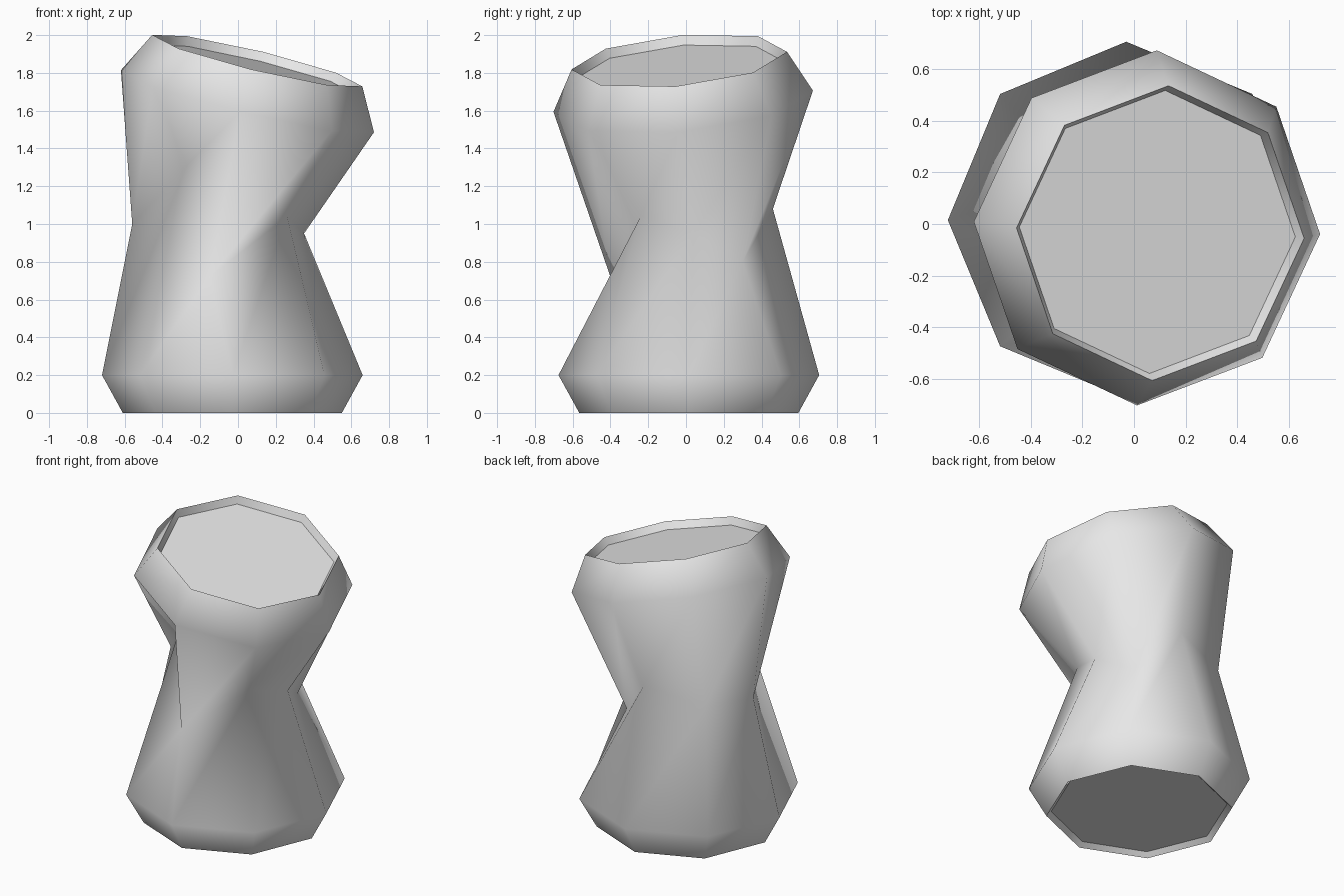
import bpy, bmesh
from math import sin, cos, radians
from mathutils import Vector

cube = bpy.data.objects.get("Cube")
if cube:
    bpy.data.objects.remove(cube, do_unlink=True)

SIDES = 8

stone = bpy.data.materials.new("plain_grey")
stone.use_nodes = True
grey = (0.8, 0.8, 0.8, 1)
stone.diffuse_color = grey
stone.node_tree.nodes["Principled BSDF"].inputs["Base Color"].default_value = grey


def ring(center, normal, radius, turn):
    """Octagon in the plane through center, counted from +x towards +y."""
    u = Vector((normal.z, 0, -normal.x)).normalized()
    v = normal.cross(u)
    angles = [radians(turn + 360 * k / SIDES) for k in range(SIDES)]
    return [center + radius * (cos(a) * u + sin(a) * v) for a in angles]


def cup(center, normal, turn, depth, recess, rim):
    """Widest ring, rim and recessed end panel, from the waist outwards."""
    return [ring(center, normal, 0.69, turn),
            ring(center + normal * depth, normal, rim, turn),
            ring(center + normal * (depth - recess), normal, 0.55, turn)]


# Standing cup below, tilted cup above
lower = cup(Vector((-0.03, 0.015, 0.2)), Vector((0, 0, 1)), 0, -0.2, -0.03, 0.58)
tilt = Vector((0.234, -0.092, 0.968)).normalized()
upper = cup(Vector((0.05, -0.015, 1.65)), tilt, -2, 0.222, 0.05, 0.573)

# Crumpled waist, one corner per side, starting at the model's left
waist = [Vector(p) for p in (
    (0.35, 0.04, 0.95), (0.24, 0.30, 0.80), (0.0, 0.46, 1.08), (-0.39, 0.35, 1.0),
    (-0.56, 0.07, 1.0), (-0.27, -0.25, 1.31), (-0.15, -0.40, 0.72), (0.26, -0.24, 1.04))]

# Skin all rings as one body, with the waist panels folded along a diagonal
bm = bmesh.new()
rings = lower[::-1] + [waist] + upper
loops = [[bm.verts.new(p) for p in r] for r in rings]
for a, b, row in zip(loops, loops[1:], rings):
    folded = row is lower[0] or row is waist
    for i in range(SIDES):
        j = (i + 1) % SIDES
        if folded:
            bm.faces.new((a[i], a[j], b[j]))
            bm.faces.new((a[i], b[j], b[i]))
        else:
            bm.faces.new((a[i], a[j], b[j], b[i]))
bm.faces.new(loops[0][::-1])
bm.faces.new(loops[-1])
bmesh.ops.recalc_face_normals(bm, faces=bm.faces)

# Smooth walls, crisp rims and end panels
for face in bm.faces:
    face.smooth = True
for loop in (loops[0], loops[1], loops[-2], loops[-1]):
    for i in range(SIDES):
        bm.edges.get((loop[i - 1], loop[i])).smooth = False

mesh = bpy.data.meshes.new("hourglass_body")
bm.to_mesh(mesh)
bm.free()
mesh.materials.append(stone)
body = bpy.data.objects.new("hourglass_body", mesh)
bpy.context.collection.objects.link(body)
